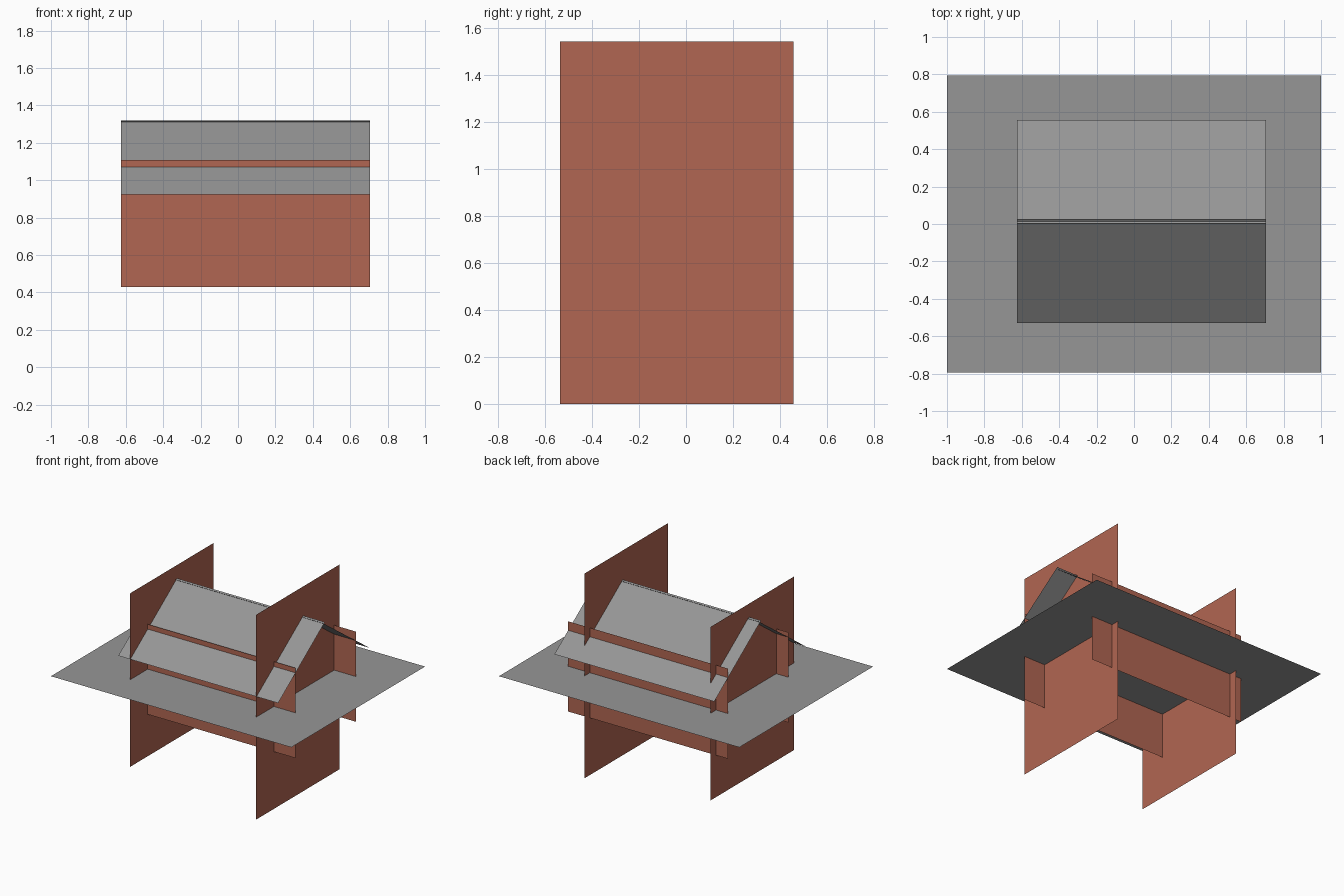
import bpy

if "Cube" in bpy.data.objects:
    bpy.data.objects.remove(bpy.data.objects["Cube"])


def material(name, rgb):
    m = bpy.data.materials.new(name)
    m.diffuse_color = (*rgb, 1)
    m.use_nodes = True
    m.node_tree.nodes["Principled BSDF"].inputs["Base Color"].default_value = m.diffuse_color
    return m


GREY = material("slate_grey", (0.305, 0.305, 0.305))
BRICK = material("brick_red", (0.44, 0.133, 0.084))


def panel(name, corners, mat):
    """One flat, single-sided rectangle."""
    mesh = bpy.data.meshes.new(name)
    mesh.from_pydata(corners, [], [(0, 1, 2, 3)])
    mesh.materials.append(mat)
    obj = bpy.data.objects.new(name, mesh)
    bpy.context.collection.objects.link(obj)
    return obj


X0, X1 = -0.625, 0.705      # length of long walls and roof
GROUND_Z = 0.77

# Ground sheet
panel("ground_sheet", [(-1, -0.795, GROUND_Z), (1, -0.795, GROUND_Z),
                       (1, 0.795, GROUND_Z), (-1, 0.795, GROUND_Z)], GREY)

# End walls: the right one is taller
for name, x, z0, z1 in (("right_end_wall", 0.525, 0.0, 1.54),
                        ("left_end_wall", -0.525, 0.115, 1.42)):
    y0, y1 = (-0.535, 0.457) if x > 0 else (0.457, -0.535)
    panel(name, [(x, y0, z0), (x, y1, z0), (x, y1, z1), (x, y0, z1)], BRICK)

# Long walls, front and back
for name, y in (("front_wall", -0.323), ("back_wall", 0.393)):
    a, b = (X0, X1) if y < 0 else (X1, X0)
    panel(name, [(a, y, 0.43), (b, y, 0.43), (b, y, 1.108), (a, y, 1.108)], BRICK)

# Roof slopes, crossing slightly at the ridge
for name, eave, ridge in (("front_roof", -0.53, 0.025), ("back_roof", 0.557, 0.002)):
    a, b = (X0, X1) if eave < 0 else (X1, X0)
    panel(name, [(a, eave, 0.923), (b, eave, 0.923),
                 (b, ridge, 1.32), (a, ridge, 1.32)], GREY)
